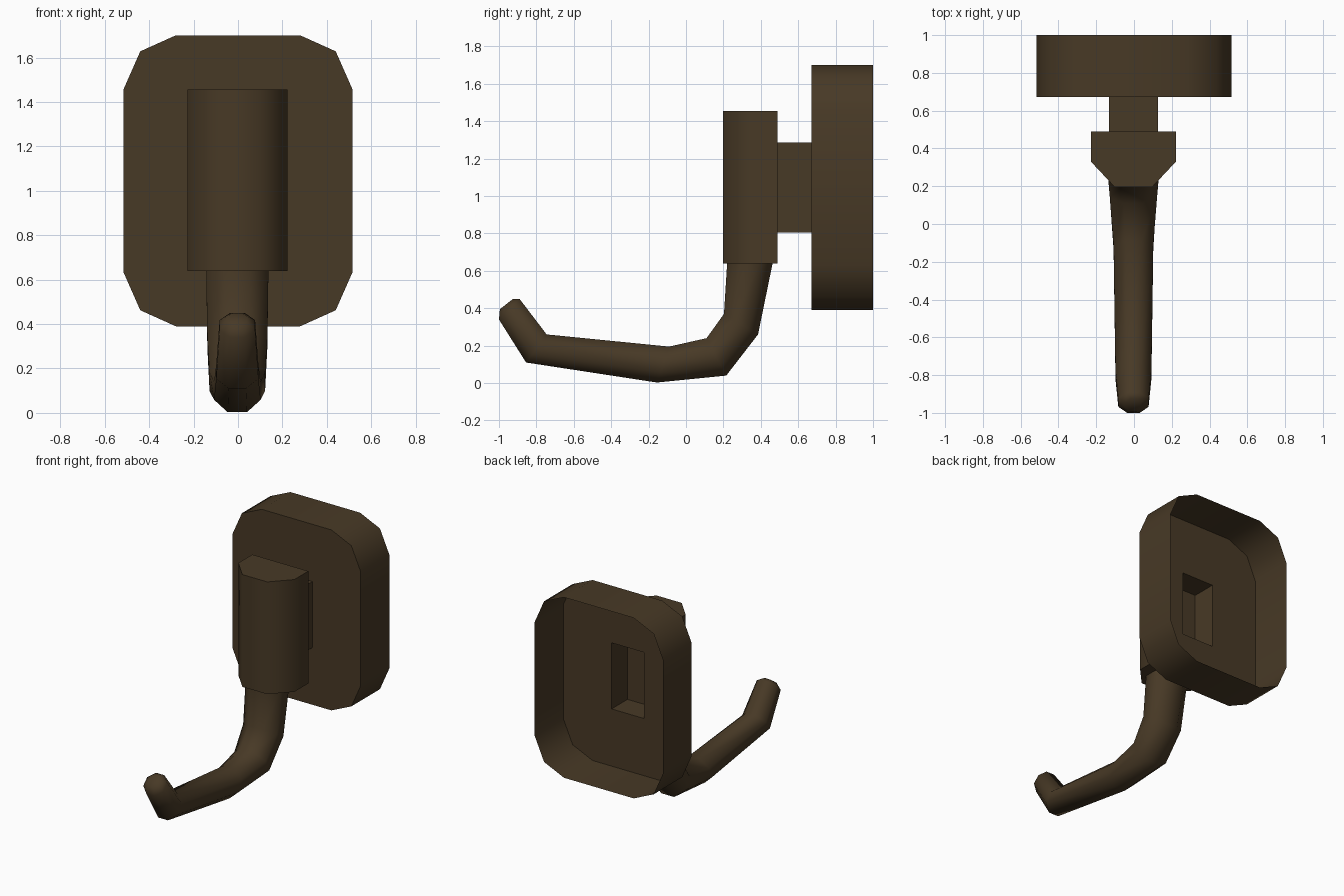
import bpy, bmesh, math
from mathutils import Vector

if "Cube" in bpy.data.objects:
    bpy.data.objects.remove(bpy.data.objects["Cube"])

bronze = bpy.data.materials.new("dark bronze")
bronze.diffuse_color = (0.064, 0.041, 0.019, 1)
bronze.use_nodes = True
bronze.node_tree.nodes["Principled BSDF"].inputs["Base Color"].default_value = bronze.diffuse_color
CX = -0.003


def finish(name, bm, angle=50):
    bmesh.ops.recalc_face_normals(bm, faces=bm.faces)
    me = bpy.data.meshes.new(name)
    bm.to_mesh(me)
    bm.free()
    ob = bpy.data.objects.new(name, me)
    bpy.context.collection.objects.link(ob)
    me.materials.append(bronze)
    bpy.ops.object.select_all(action='DESELECT')
    ob.select_set(True)
    bpy.context.view_layer.objects.active = ob
    bpy.ops.object.shade_smooth_by_angle(angle=math.radians(angle))
    return ob


def loft(bm, rings, start=False, end=False):
    rows = [[bm.verts.new(p) for p in r] for r in rings]
    n = len(rows[0])
    for a, b in zip(rows, rows[1:]):
        for i in range(n):
            j = (i + 1) % n
            bm.faces.new((a[i], a[j], b[j], b[i]))
    if start:
        bm.faces.new(rows[0][::-1])
    if end:
        bm.faces.new(rows[-1])
    return rows


# Wall plate: open-backed shell with a rectangular opening into the stem
quarter = [(0.515, 0.413), (0.44, 0.583), (0.28, 0.655)]
outline = []
for sx, sz in ((1, 1), (-1, 1), (-1, -1), (1, -1)):
    pts = [(sx * x, 1.045 + sz * z) for x, z in quarter]
    outline += pts if sx * sz > 0 else pts[::-1]
opening = [(sx * 0.13 + CX, z) for sx, z in ((1, 1.285), (-1, 1.285), (-1, 0.805), (1, 0.805))]
bm = bmesh.new()
back, front = loft(bm, [[(x, y, z) for x, z in outline] for y in (1.0, 0.672)])
hole = [bm.verts.new((x, 0.672, z)) for x, z in opening]
for k in range(4):
    a, b, c = front[3 * k:3 * k + 3]
    nxt, h, h2 = front[(3 * k + 3) % 12], hole[k], hole[(k + 1) % 4]
    bm.faces.new((a, b, h))
    bm.faces.new((b, c, h))
    bm.faces.new((c, nxt, h2, h))
bmesh.ops.recalc_face_normals(bm, faces=bm.faces)
finish("wall_plate", bm)

# Hollow stem between plate and holder
bm = bmesh.new()
loft(bm, [[(x, y, z) for x, z in opening] for y in (0.672, 0.49)])
finish("stem", bm)

# Holder block with chamfered front corners
profile = [(0.225, 0.49), (0.225, 0.33), (0.10, 0.197), (-0.10, 0.197), (-0.225, 0.33), (-0.225, 0.49)]
bm = bmesh.new()
loft(bm, [[(x + CX, y, z) for x, y in profile] for z in (0.64, 1.455)], True, True)
finish("holder", bm)

# Hook arm: eight-sided tube, each ring given by outer point, inner point, half width
stations = [((0.475, 0.70), (0.222, 0.70), 0.14),
            ((0.463, 0.64), (0.22, 0.64), 0.14),
            ((0.385, 0.26), (0.203, 0.37), 0.135),
            ((0.215, 0.04), (0.11, 0.24), 0.125),
            ((-0.155, 0.003), (-0.09, 0.195), 0.105),
            ((-0.855, 0.11), (-0.745, 0.26), 0.095),
            ((-1.0, 0.34), (-0.89, 0.45), 0.08),
            ((-0.995, 0.395), (-0.925, 0.45), 0.042)]
rings = []
for o, i, w in stations:
    o, i = Vector((0, *o)), Vector((0, *i))
    mid, half = (o + i) / 2, (o - i) / 2
    s = 1 / math.cos(math.pi / 8)
    rings.append([mid + half * s * math.cos(t) + Vector((CX + w * s * math.sin(t), 0, 0))
                  for t in [math.pi / 8 + k * math.pi / 4 for k in range(8)]])
bm = bmesh.new()
loft(bm, rings, True, True)
finish("hook_arm", bm, 60)
